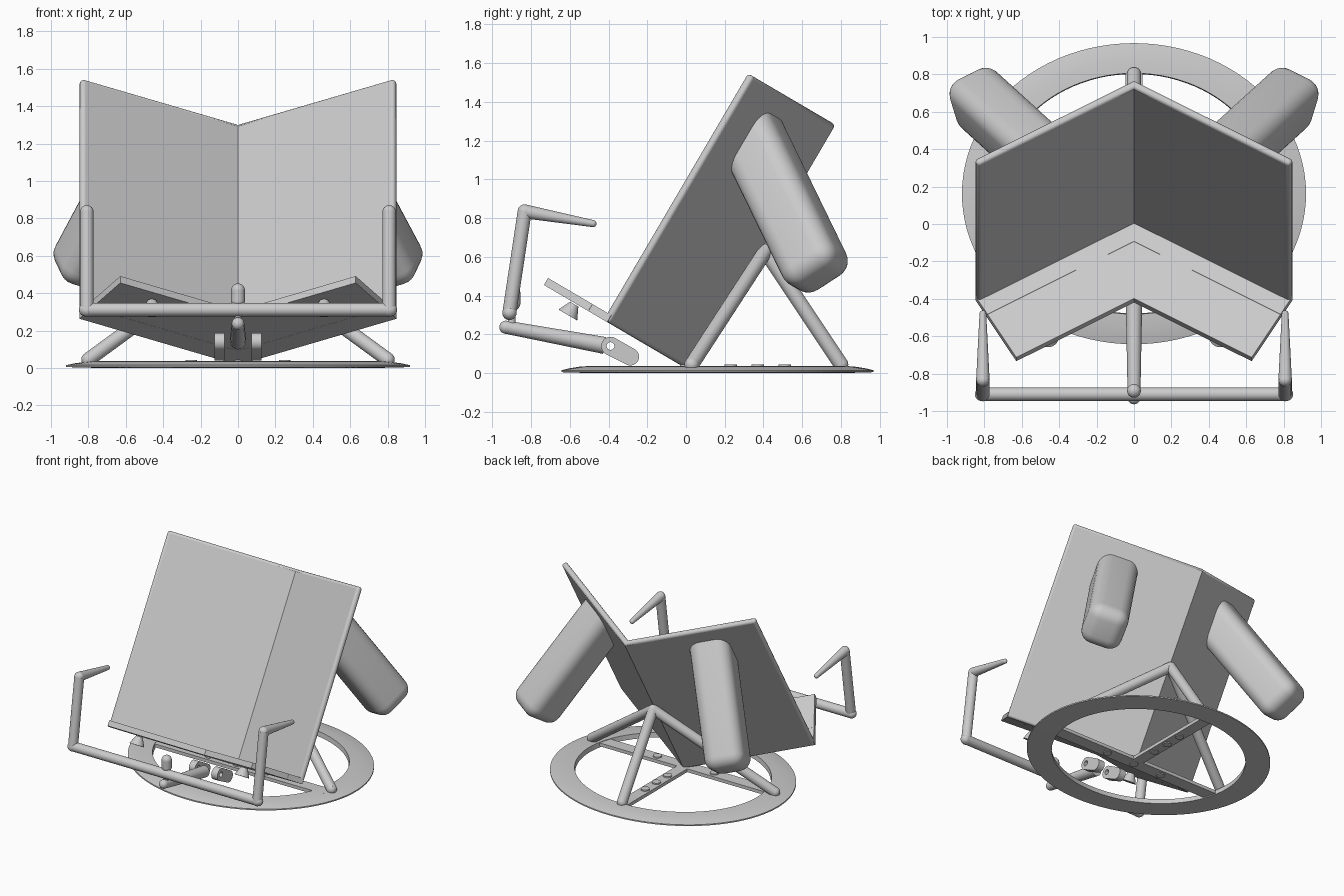
import bpy, bmesh, math
from mathutils import Vector, Matrix

if "Cube" in bpy.data.objects:
    bpy.data.objects.remove(bpy.data.objects["Cube"], do_unlink=True)

grey = bpy.data.materials.new("plain_grey")
grey.use_nodes = True
colour = (0.6, 0.6, 0.6, 1)
grey.diffuse_color = colour
grey.node_tree.nodes["Principled BSDF"].inputs["Base Color"].default_value = colour


def finish(name, bm, bevel=0.0, segments=3):
    """Turn a bmesh into a smooth-shaded object, optionally with rounded edges."""
    bmesh.ops.recalc_face_normals(bm, faces=bm.faces)
    mesh = bpy.data.meshes.new(name)
    bm.to_mesh(mesh)
    bm.free()
    mesh.materials.append(grey)
    obj = bpy.data.objects.new(name, mesh)
    bpy.context.collection.objects.link(obj)
    bpy.ops.object.select_all(action='DESELECT')
    bpy.context.view_layer.objects.active = obj
    obj.select_set(True)
    if bevel:
        mod = obj.modifiers.new("rounding", 'BEVEL')
        mod.width, mod.segments = bevel, segments
        mod.limit_method, mod.angle_limit = 'ANGLE', math.radians(70)
    bpy.ops.object.shade_smooth_by_angle(angle=math.radians(35))


def prism(name, outline, low, high, place, bevel=0.0):
    """Extrude a 2D outline from low to high, placed in space by a function."""
    bm = bmesh.new()
    a = [bm.verts.new(place(p, q, low)) for p, q in outline]
    b = [bm.verts.new(place(p, q, high)) for p, q in outline]
    bm.faces.new(a)
    bm.faces.new(b)
    for i in range(len(a)):
        j = (i + 1) % len(a)
        bm.faces.new((a[i], a[j], b[j], b[i]))
    finish(name, bm, bevel)


def tube(name, path, radii, balls=True):
    """Round bars along a path, with ball joints at its points."""
    bm = bmesh.new()
    pts = [Vector(p) for p in path]
    for p, q, r, s in zip(pts, pts[1:], radii, radii[1:]):
        d = q - p
        m = Matrix.Translation((p + q) / 2) @ d.to_track_quat('Z', 'Y').to_matrix().to_4x4()
        bmesh.ops.create_cone(bm, cap_ends=True, segments=24, radius1=r, radius2=s,
                              depth=d.length, matrix=m)
    if balls:
        for p, r in zip(pts, radii):
            bmesh.ops.create_uvsphere(bm, u_segments=24, v_segments=12, radius=r,
                                      matrix=Matrix.Translation(p))
    finish(name, bm)


def loft(name, loops):
    """Join closed loops of points into a ring-shaped solid."""
    bm = bmesh.new()
    rows = [[bm.verts.new(p) for p in loop] for loop in loops]
    for row, after in zip(rows, rows[1:] + rows[:1]):
        for j in range(len(row)):
            k = (j + 1) % len(row)
            bm.faces.new((row[j], row[k], after[k], after[j]))
    finish(name, bm)


# Tilted frame: sideways, forward along the seat, up along the back
tilt = math.radians(30.4)
base = Vector((0, 0.025, 0.01))
forward = Vector((0, -math.cos(tilt), math.sin(tilt)))
up = Vector((0, math.sin(tilt), math.cos(tilt)))


def tilted(x, f, u):
    return base + Vector((x, 0, 0)) + forward * f + up * u


fold = math.radians(30)
c, s = math.cos(fold), math.sin(fold)
wing, thick, depth = 0.985, 0.042, 0.447


def fold_point(side, along, inward):
    return (side * (along * c - inward * s), along * s + inward * c)


def vee(near, far):
    """V-shaped band between two distances from the fold."""
    return [fold_point(-1, wing, near), (0, near / c), fold_point(1, wing, near),
            fold_point(1, wing, far), (0, far / c), fold_point(-1, wing, far)]


# Folded back and seat
prism("back_panel", vee(0, thick), 0, 1.475, tilted, 0.018)
prism("seat_rear", vee(0.01, 0.139), 0, thick, tilted)
prism("seat_front", vee(0.14, depth), 0, thick, tilted)

# Rounded pods behind the back
for side, label in ((1, "left"), (-1, "right")):
    across = Vector((side * c, 0, 0)) + forward * s
    outward = Vector((side * s, 0, 0)) - forward * c
    axis = outward * math.cos(math.pi / 6) - up * 0.5
    tall = outward * 0.5 + up * math.cos(math.pi / 6)
    start = base + across * 0.58 + up * 1.17

    bm = bmesh.new()
    bmesh.ops.create_cube(bm, size=1)
    for v in bm.verts:
        a, b, d = v.co
        v.co = start + across * a * 0.3 + tall * b * 0.32 + axis * (0.84 if d > 0 else 0.08)
    # Cut the hidden end flush with the panel
    for v in bm.verts:
        gap = (v.co - start).dot(outward)
        if gap < 0.3:
            v.co -= axis * (gap + 0.02) / axis.dot(outward)
    bmesh.ops.recalc_face_normals(bm, faces=bm.faces)
    edges = [e for e in bm.edges if any((v.co - start).dot(outward) > 0.3 for v in e.verts)]
    bmesh.ops.bevel(bm, geom=edges, offset=0.09, segments=6, profile=0.5, affect='EDGES')
    finish(label + "_pod", bm)

# Oval base ring with a slightly domed top
profile = [(1, 0.005), (1, 0.015), (0.95, 0.025), (0.88, 0.034), (0.8, 0.038), (0.795, 0)]
steps = 96
turns = [math.tau * i / steps for i in range(steps)]
loft("base_ring", [[(0.92 * r * math.cos(t), 0.162 + 0.805 * r * math.sin(t), z)
                    for r, z in profile] for t in turns])


# Flat base bars with studs
def flat(x, y, z):
    return Vector((x, y, z))


prism("cross_bar", [(-0.78, -0.05), (0.78, -0.05), (0.78, 0.05), (-0.78, 0.05)],
      0.008, 0.034, flat)
prism("rear_bar", [(-0.045, 0.05), (0.045, 0.05), (0.045, 0.84), (-0.045, 0.84)],
      0.008, 0.034, flat)
for x, y in [(-0.25, 0), (0, 0), (0.25, 0), (0, 0.23), (0, 0.37), (0, 0.51)]:
    tube("base_stud", [(x, y, 0.002), (x, y, 0.044)], (0.032, 0.032), False)

# Tripod legs meeting at the fold
apex = (0, 0.41, 0.63)
tube("rear_leg", [apex, (0, 0.8, 0.045)], (0.038, 0.038))
for side, label in ((1, "left"), (-1, "right")):
    tube(label + "_leg", [apex, (side * 0.8, 0.03, 0.045)], (0.038, 0.038))

    # Handle upright with tapered grip
    x = side * 0.808
    tube(label + "_handle", [(x, -0.912, 0.31), (x, -0.833, 0.835), (x, -0.48, 0.772)],
         (0.036, 0.036, 0.018))

    # Flared foot under the seat
    foot = Vector((side * 0.46, -0.61, 0.3))
    tube(label + "_seat_foot", [foot, foot + up * 0.065], (0.056, 0.025), False)

    # Teardrop hinge plate with a pin hole
    near, far = Vector((-0.39, 0.14)), Vector((-0.287, 0.085))
    loops = []
    for t in turns[::3]:
        ray = Vector((math.cos(t), math.sin(t)))
        rim = far + ray * 0.045 if ray.dot(far - near) > 0 else near + ray * 0.048
        hole = near + ray * 0.02
        loops.append([(side * w, p.x, p.y) for w, p in
                      ((0.072, rim), (0.125, rim), (0.125, hole), (0.072, hole))])
    loft(label + "_hinge_plate", loops)

# Handle cross bar, support arm and knob
tube("handle_bar", [(-0.815, -0.91, 0.312), (0.815, -0.91, 0.312)], (0.036, 0.036))
tube("support_arm", [(0, -0.922, 0.236), (0, -0.42, 0.143)], (0.034, 0.044), False)
tube("support_arm_tip", [(0, -0.93, 0.237), (0, -0.91, 0.234)], (0.034, 0.034))
tube("knob_post", [(0, -0.9, 0.24), (0, -0.9, 0.38)], (0.02, 0.02), False)
tube("knob", [(0, -0.892, 0.36), (0, -0.892, 0.415)], (0.037, 0.037))
